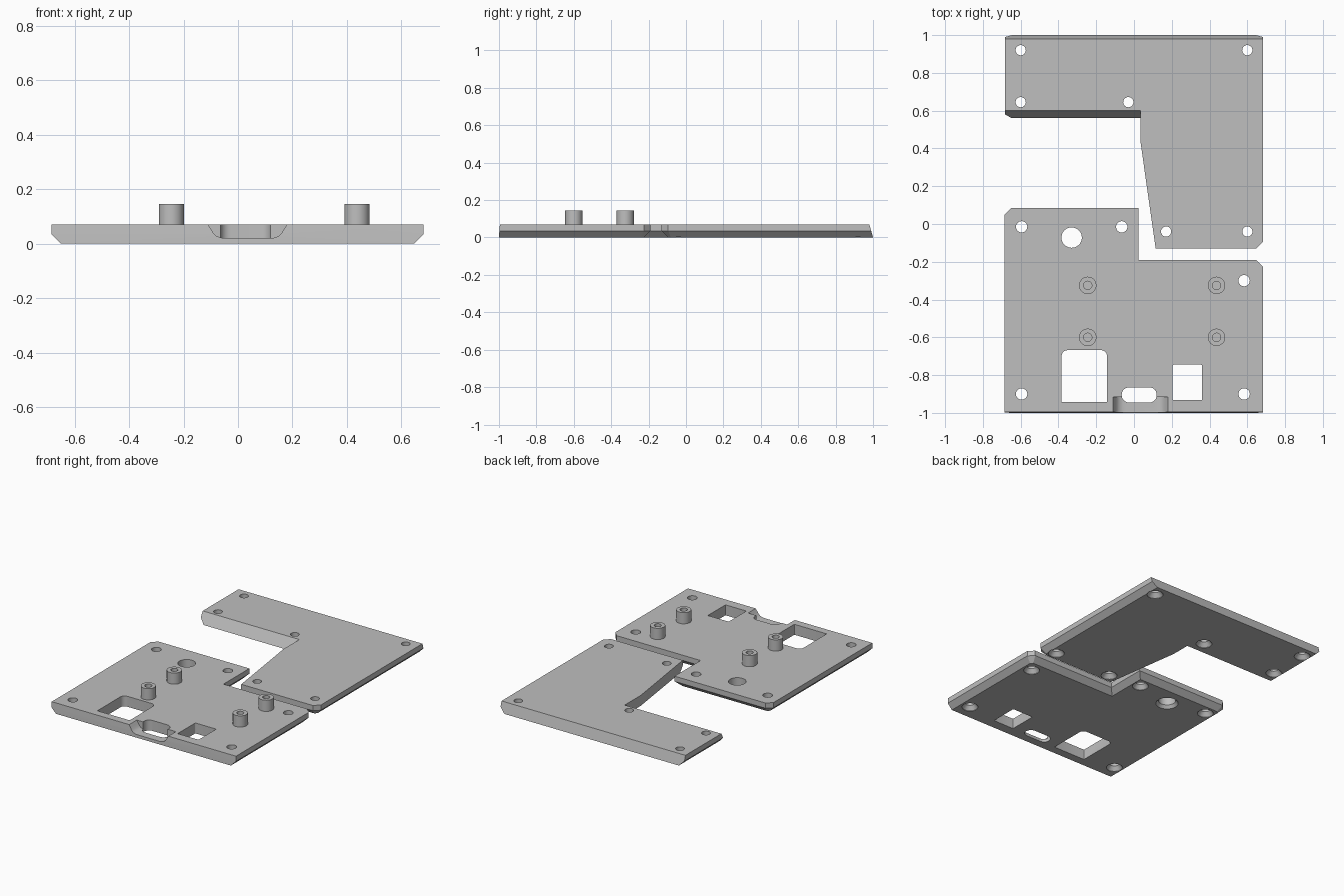
import bpy, bmesh, math
from mathutils import Vector
from mathutils.geometry import intersect_line_line_2d, intersect_line_line

if "Cube" in bpy.data.objects:
    bpy.data.objects.remove(bpy.data.objects["Cube"])

H, M = 0.07, 0.035          # plate thickness, height of the chamfer line

gray = bpy.data.materials.new("matte gray")
gray.diffuse_color = (0.52, 0.52, 0.52, 1)
gray.use_nodes = True
gray.node_tree.nodes["Principled BSDF"].inputs["Base Color"].default_value = gray.diffuse_color


def loft(name, rings, wrap=False):
    """Skin a stack of equal-length rings; cap the ends or wrap into a tube."""
    bm = bmesh.new()
    loops = [[bm.verts.new(p) for p in ring] for ring in rings]
    n = len(loops[0])
    pairs = list(zip(loops, loops[1:]))
    if wrap:
        pairs.append((loops[-1], loops[0]))
    else:
        bm.faces.new(loops[0])
        bm.faces.new(loops[-1])
    for a, b in pairs:
        for i in range(n):
            j = (i + 1) % n
            bm.faces.new((a[i], a[j], b[j], b[i]))
    bmesh.ops.recalc_face_normals(bm, faces=bm.faces[:])
    me = bpy.data.meshes.new(name)
    bm.to_mesh(me)
    bm.free()
    me.materials.append(gray)
    ob = bpy.data.objects.new(name, me)
    bpy.context.collection.objects.link(ob)
    return ob


def inset(edges, k, z):
    """Outline at height z, each edge moved inward by its k-th inset."""
    n, lines = len(edges), []
    for i in range(n):
        p, q = Vector(edges[i][0]), Vector(edges[(i + 1) % n][0])
        d = (q - p).normalized()
        lines.append((p + Vector((-d.y, d.x)) * edges[i][1][k], d))
    ring = []
    for i in range(n):
        (p, d), (q, e) = lines[i - 1], lines[i]
        w = q - p
        t = (w.x * e.y - w.y * e.x) / (d.x * e.y - d.y * e.x)
        c = p + d * t
        ring.append((c.x, c.y, z))
    return ring


def plate(name, edges):
    return loft(name, [inset(edges, k, z) for k, z in enumerate((0, M, H))])


def circle(x, y, z, r, n=32):
    return [(x + r * math.cos(2 * math.pi * i / n),
             y + r * math.sin(2 * math.pi * i / n), z) for i in range(n)]


def hole(x, y, steps):
    return loft("hole_cutter", [circle(x, y, z, r) for z, r in steps])


def window(x0, x1, y0, y1, rf, rb):
    """Rectangular cutter with front and back corner radii."""
    pts = []
    for cx, cy, r, a in ((x1 - rf, y0 + rf, rf, 270), (x1 - rb, y1 - rb, rb, 0),
                         (x0 + rb, y1 - rb, rb, 90), (x0 + rf, y0 + rf, rf, 180)):
        for s in range(7):
            t = math.radians(a + 15 * s)
            pts.append((cx + r * math.cos(t), cy + r * math.sin(t)))
    return loft("window_cutter", [[(x, y, z) for x, y in pts] for z in (-0.05, 0.12)])


def cut(ob, cutters):
    for c in cutters:
        mod = ob.modifiers.new("cut", 'BOOLEAN')
        mod.operation, mod.solver, mod.object = 'DIFFERENCE', 'EXACT', c
    bpy.context.view_layer.update()
    me = bpy.data.meshes.new_from_object(
        ob.evaluated_get(bpy.context.evaluated_depsgraph_get()))
    ob.modifiers.clear()
    ob.data = me
    for c in cutters:
        bpy.data.objects.remove(c)


def smooth(ob):
    bpy.ops.object.select_all(action='DESELECT')
    ob.select_set(True)
    bpy.context.view_layer.objects.active = ob
    bpy.ops.object.shade_smooth_by_angle(angle=math.radians(25))


def screw_hole(x, y, r):
    return hole(x, y, ((-0.02, 0.05), (0.003, 0.05), (0.03, r), (0.1, r)))


CH, UP = (0.035, 0, 0), (0, 0, 0)   # chamfered underside, plain upright wall

# Front plate: stepped outline, underside chamfered except along the front
front = plate("front_plate", [
    ((-0.685, -1), (0, 0.002, 0.005)), ((0.682, -1), CH), ((0.682, -0.225), CH),
    ((0.647, -0.19), CH), ((0.025, -0.19), CH), ((0.025, 0.085), CH),
    ((-0.65, 0.085), CH), ((-0.685, 0.05), CH)])

# Rear plate: L shape with sloped back edge and sloped arm edge
rear = plate("rear_plate", [
    ((-0.682, 0.56), (0, 0.02, 0.04)), ((0.035, 0.56), UP), ((0.035, 0.43), UP),
    ((0.115, -0.13), CH), ((0.647, -0.13), CH), ((0.682, -0.095), CH),
    ((0.682, 1), (0, 0.01, 0.02)), ((-0.682, 1), CH)])

# Openings in the front plate
posts = [(x, y) for x in (-0.245, 0.437) for y in (-0.325, -0.6)]
cutters = [screw_hole(x, y, 0.03) for x, y in (
    (-0.595, -0.015), (-0.065, -0.015), (0.583, -0.3), (-0.595, -0.9), (0.583, -0.9))]
cutters.append(hole(-0.33, -0.072, ((-0.02, 0.07), (0, 0.07), (0.02, 0.054), (0.1, 0.054))))
cutters += [hole(x, y, ((0.03, 0.022), (0.1, 0.022))) for x, y in posts]
cutters += [window(-0.383, -0.143, -0.943, -0.668, 0.003, 0.03),
            window(0.205, 0.36, -0.932, -0.745, 0.003, 0.006),
            window(-0.065, 0.12, -0.945, -0.865, 0.038, 0.038)]

# Plug recess in the front edge, with rounded lower corners
side = [(0.145, 0.12), (0.145, 0.07), (0.135, 0.055), (0.125, 0.038),
        (0.113, 0.027), (0.095, 0.021), (0.08, 0.02)]
prof = [(0.035 + x, z) for x, z in side] + [(0.035 - x, z) for x, z in reversed(side)]
cutters.append(loft("recess_cutter", [[(x, y, z) for x, z in prof] for y in (-1.05, -0.915)]))
cut(front, cutters)

# Screw holes in the rear plate
cut(rear, [screw_hole(x, y, 0.027) for x, y in (
    (-0.6, 0.92), (0.6, 0.92), (-0.6, 0.645), (-0.03, 0.645), (0.17, -0.04), (0.6, -0.04))])

# Hollow mounting posts
for i, (x, y) in enumerate(posts):
    smooth(loft(f"mounting_post_{i + 1}", [
        circle(x, y, H, 0.046), circle(x, y, 0.145, 0.046),
        circle(x, y, 0.145, 0.022), circle(x, y, H, 0.022)], wrap=True))
smooth(front)
smooth(rear)
